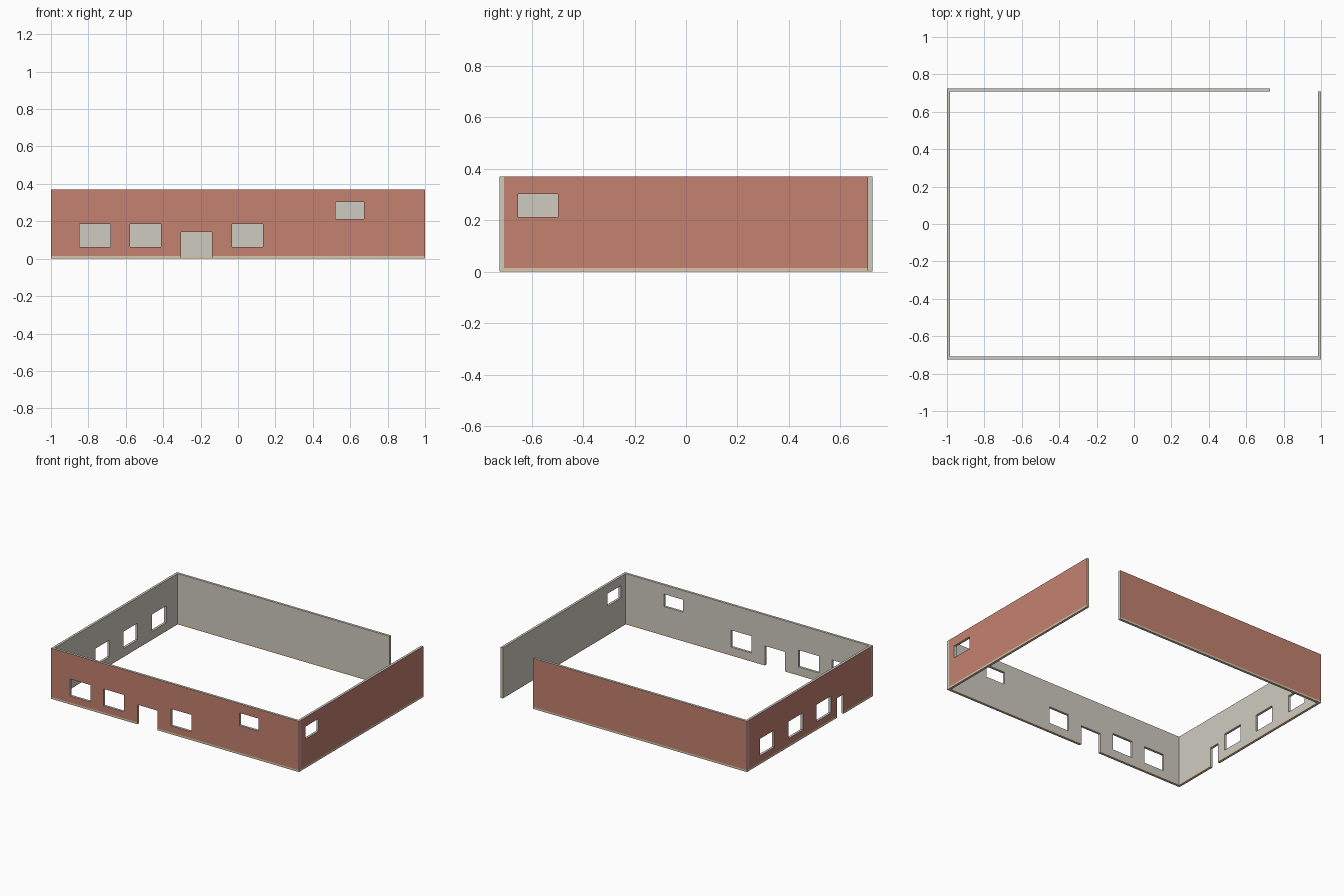
import bpy, bmesh

if "Cube" in bpy.data.objects:
    bpy.data.objects.remove(bpy.data.objects["Cube"])

H, BASE, T = 0.37, 0.014, 0.0175   # wall height, skirting height, thickness
XO, YO = 1.0, 0.7255               # outer half sizes


def material(name, rgb):
    m = bpy.data.materials.new(name)
    m.diffuse_color = (*rgb, 1)
    m.use_nodes = True
    m.node_tree.nodes["Principled BSDF"].inputs["Base Color"].default_value = m.diffuse_color
    return m


MATS = [material("plaster", (0.62, 0.60, 0.53)),
        material("brick_red", (0.55, 0.22, 0.16)),
        material("skirting_tan", (0.72, 0.56, 0.38))]


def wall(name, place, start, end, holes):
    """Wall on a grid of cells; place(u, d, z) maps length, depth from outside, height."""
    us = sorted({start, end, *[u for h in holes for u in h[:2]]})
    zs = sorted({0, BASE, H, *[z for h in holes for z in h[2:]]})
    bm = bmesh.new()

    def solid(i, k):
        if not (0 <= i < len(us) - 1 and 0 <= k < len(zs) - 1):
            return False
        u, z = (us[i] + us[i + 1]) / 2, (zs[k] + zs[k + 1]) / 2
        return not any(a < u < b and c < z < d for a, b, c, d in holes)

    def quad(corners, mat):
        f = bm.faces.new([bm.verts.new(place(*c)) for c in corners])
        f.material_index = mat

    for i in range(len(us) - 1):
        for k in range(len(zs) - 1):
            if not solid(i, k):
                continue
            a, b, c, d = us[i], us[i + 1], zs[k], zs[k + 1]
            low = d <= BASE
            # outer and inner faces
            quad([(a, 0, c), (b, 0, c), (b, 0, d), (a, 0, d)], 2 if low else 1)
            quad([(a, T, c), (a, T, d), (b, T, d), (b, T, c)], 2 if low else 0)
            # ends, reveals, top and underside
            for u, n in ((a, i - 1), (b, i + 1)):
                if not solid(n, k):
                    quad([(u, 0, c), (u, T, c), (u, T, d), (u, 0, d)], 2 if low else 0)
            for z, n in ((c, k - 1), (d, k + 1)):
                if not solid(i, n):
                    quad([(a, 0, z), (b, 0, z), (b, T, z), (a, T, z)], 0)

    bmesh.ops.remove_doubles(bm, verts=bm.verts, dist=1e-5)
    bmesh.ops.recalc_face_normals(bm, faces=bm.faces)
    me = bpy.data.meshes.new(name)
    bm.to_mesh(me)
    bm.free()
    for m in MATS:
        me.materials.append(m)
    ob = bpy.data.objects.new(name, me)
    bpy.context.collection.objects.link(ob)


def window(u, w=0.165):
    return (u, u + w, 0.062, 0.185)


def door(u, w):
    return (u, u + w, 0, 0.143)


def high_window(u):
    return (u, u + 0.155, 0.212, 0.303)


YI = YO - T
wall("front_wall", lambda u, d, z: (u, -YO + d, z), -XO, XO,
     [window(-0.848), window(-0.577), door(-0.305, 0.165), window(-0.032), high_window(0.52)])
wall("right_wall", lambda u, d, z: (XO - d, u, z), -YI, YI, [high_window(-0.653)])
wall("back_wall", lambda u, d, z: (u, YO - d, z), -XO, 0.727, [])
wall("left_wall", lambda u, d, z: (-XO + d, u, z), -YI, YI,
     [window(0.412), window(0.082), window(-0.242), door(-0.388, 0.078)])
